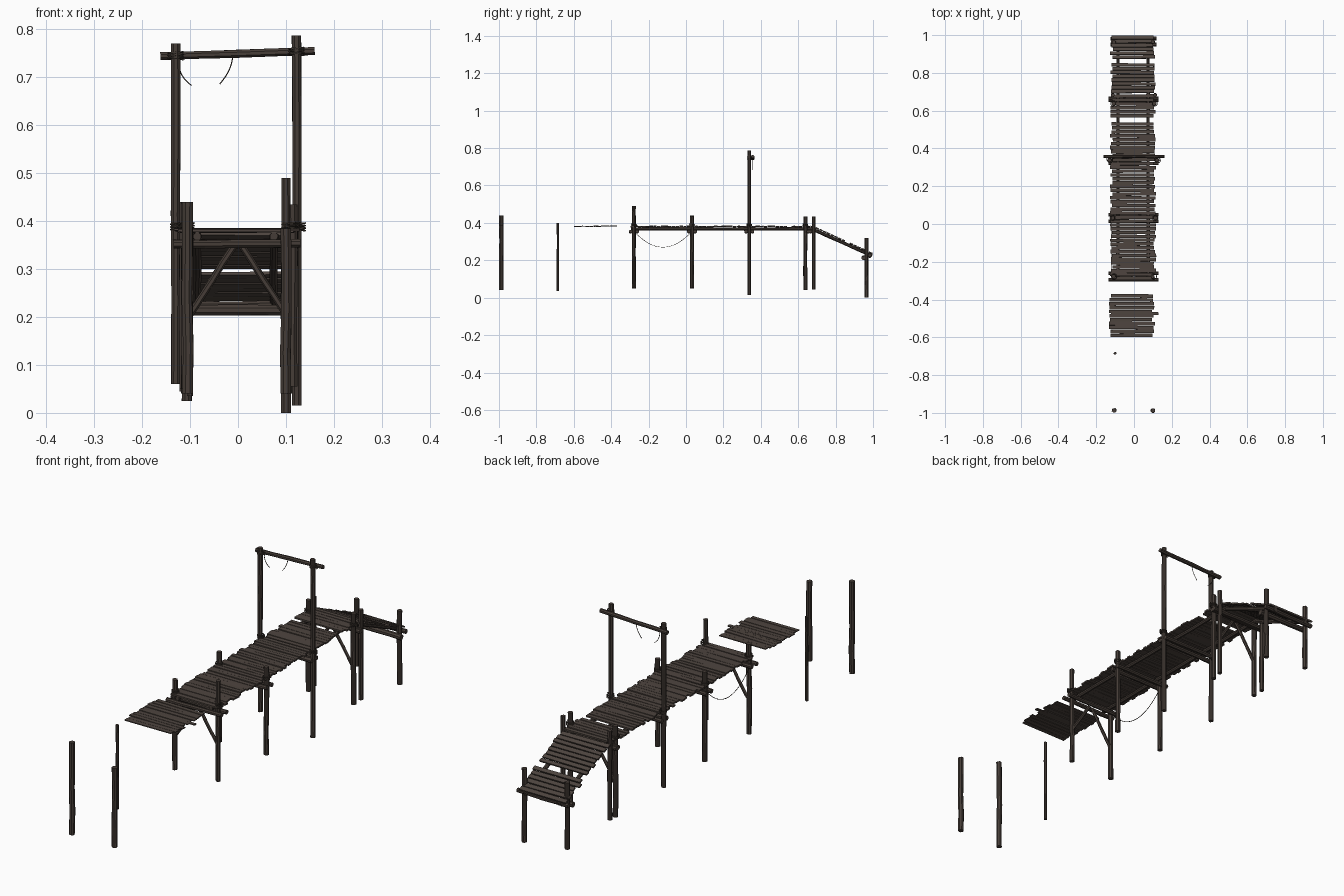
import bpy, bmesh, math, random
from mathutils import Vector, Matrix

if "Cube" in bpy.data.objects:
    bpy.data.objects.remove(bpy.data.objects["Cube"])

random.seed(7)


def material(name, rgb):
    m = bpy.data.materials.new(name)
    m.diffuse_color = (*rgb, 1)
    m.use_nodes = True
    m.node_tree.nodes["Principled BSDF"].inputs["Base Color"].default_value = m.diffuse_color
    return m


PLANK = material("weathered plank brown", (0.075, 0.058, 0.049))
POST = material("dark post brown", (0.060, 0.046, 0.038))
ROPE = material("old rope brown", (0.055, 0.043, 0.034))


def add_object(name, bm, mat):
    bmesh.ops.recalc_face_normals(bm, faces=bm.faces)
    mesh = bpy.data.meshes.new(name)
    bm.to_mesh(mesh)
    bm.free()
    mesh.materials.append(mat)
    obj = bpy.data.objects.new(name, mesh)
    bpy.context.collection.objects.link(obj)
    return obj


def log(name, a, b, r, sides=8, rings=5, mat=POST):
    """Rough hewn pole between two points, with slightly uneven rings."""
    a, b = Vector(a), Vector(b)
    rot = (b - a).to_track_quat('Z', 'Y').to_matrix()
    bm = bmesh.new()
    loops = []
    for i in range(rings):
        end = i in (0, rings - 1)
        wob = Vector((random.uniform(-1, 1), random.uniform(-1, 1), 0)) * r * (0 if end else 0.12)
        loop = []
        for k in range(sides):
            t = 2 * math.pi * (k + 0.5) / sides
            rr = r * random.uniform(0.93, 1.05)
            p = Vector((rr * math.cos(t), rr * math.sin(t), 0)) + wob
            loop.append(bm.verts.new(a.lerp(b, i / (rings - 1)) + rot @ p))
        loops.append(loop)
    for lo, hi in zip(loops, loops[1:]):
        for k in range(sides):
            j = (k + 1) % sides
            bm.faces.new((lo[k], lo[j], hi[j], hi[k]))
    bm.faces.new(loops[0])
    bm.faces.new(loops[-1])
    return add_object(name, bm, mat)


def planks(name, y0, y1, surface, slope=0.0, pitch=0.0205, thick=0.007, left=-0.12, right=0.11):
    """Run of uneven planks laid across the walkway."""
    bm = bmesh.new()
    n = max(1, round((y1 - y0) / pitch))
    step = (y1 - y0) / n
    for i in range(n):
        y = y0 + (i + 0.5) * step
        xl = left + random.uniform(-0.008, 0.008)
        xr = right + random.uniform(-0.008, 0.008)
        w = step * random.uniform(0.80, 0.97)
        turn = (Matrix.Rotation(-math.atan(slope) + random.uniform(-0.04, 0.04), 4, 'X')
                @ Matrix.Rotation(random.uniform(-0.012, 0.012), 4, 'Z')
                @ Matrix.Rotation(random.uniform(-0.008, 0.008), 4, 'Y'))
        m = (Matrix.Translation(((xl + xr) / 2, y, surface(y) - thick / 2)) @ turn
             @ Matrix.Diagonal((xr - xl, w, thick, 1)))
        bmesh.ops.create_cube(bm, size=1, matrix=m)
    return add_object(name, bm, PLANK)


def rope(name, points, r=0.0013):
    """Thin hanging cord."""
    cu = bpy.data.curves.new(name, 'CURVE')
    cu.dimensions = '3D'
    cu.bevel_depth = r
    cu.bevel_resolution = 1
    cu.use_fill_caps = True
    sp = cu.splines.new('POLY')
    sp.points.add(len(points) - 1)
    for p, co in zip(sp.points, points):
        p.co = (*co, 1)
    cu.materials.append(ROPE)
    obj = bpy.data.objects.new(name, cu)
    bpy.context.collection.objects.link(obj)


def lashing(name, x, y, z, r):
    """Three rope turns around a post, drawn as one coil."""
    n = 36
    rope(name, [(x + r * math.cos(t * 6 * math.pi / n), y + r * math.sin(t * 6 * math.pi / n),
                 z + 0.016 * (t / n - 0.5)) for t in range(n + 1)], 0.002)


# Posts: name, x, y, bottom, top, radius
for name, x, y, lo, hi, r in [
    ("outer_post_left", -0.105, -0.988, 0.04, 0.44, 0.012),
    ("outer_post_right", 0.10, -0.988, 0.04, 0.385, 0.012),
    ("thin_lone_post", -0.10, -0.685, 0.035, 0.40, 0.007),
    ("front_bent_post_left", -0.108, -0.278, 0.05, 0.44, 0.011),
    ("front_bent_post_right", 0.10, -0.278, 0.055, 0.49, 0.010),
    ("middle_bent_post_left", -0.112, 0.032, 0.05, 0.44, 0.011),
    ("middle_bent_post_right", 0.114, 0.032, 0.055, 0.435, 0.011),
    ("gantry_post_left", -0.130, 0.338, 0.06, 0.77, 0.0105),
    ("gantry_post_right", 0.122, 0.338, 0.015, 0.787, 0.0105),
    ("rear_bent_post_left", -0.108, 0.638, 0.04, 0.435, 0.011),
    ("rear_bent_post_right", 0.108, 0.638, 0.04, 0.435, 0.011),
    ("ramp_head_post_left", -0.112, 0.682, 0.045, 0.43, 0.010),
    ("ramp_head_post_right", 0.112, 0.682, 0.045, 0.435, 0.010),
    ("ramp_foot_post_left", -0.107, 0.965, 0.025, 0.315, 0.011),
    ("ramp_foot_post_right", 0.10, 0.965, 0.0, 0.32, 0.011),
]:
    log(name, (x, y, lo), (x, y, hi), r)

# Gantry top beam and its broken rope ends
log("gantry_top_beam", (-0.162, 0.357, 0.744), (0.16, 0.357, 0.755), 0.009)
rope("gantry_rope_left", [(-0.124 + 0.025 * t * t + 0.002 * t, 0.357, 0.738 - 0.055 * t ** 0.7)
                          for t in [i / 8 for i in range(9)]])
rope("gantry_rope_middle", [(-0.011 - 0.027 * t ** 2, 0.357, 0.748 - 0.062 * t)
                            for t in [i / 8 for i in range(9)]])
for x, z in [(-0.130, 0.745), (0.122, 0.754)]:
    lashing("gantry_lashing", x, 0.344, z, 0.015)

# Cross beams at every bent, with lashings on the posts
for y, px in [(-0.278, 0.106), (0.032, 0.113), (0.338, 0.126), (0.66, 0.110)]:
    off = 0.006 if y == 0.66 else 0.017
    for s in (-1, 1):
        log("cross_beam", (-0.135, y + s * off, 0.352), (0.13, y + s * off, 0.354), 0.0095)
        lashing("post_lashing", s * px, y if y != 0.66 else 0.638, 0.388, 0.014)
log("ramp_foot_beam_front", (-0.125, 0.950, 0.215), (0.12, 0.950, 0.213), 0.012)
log("ramp_foot_beam_rear", (-0.125, 0.982, 0.222), (0.12, 0.982, 0.226), 0.010)

# Stringers below the level deck and the ramp
for x in (-0.085, 0.075):
    log("deck_stringer", (x, -0.295, 0.368), (x, 0.695, 0.368), 0.009, rings=9)
    log("ramp_stringer", (x, 0.685, 0.362), (x, 0.995, 0.224), 0.009)

# Diagonal braces
for y in (-0.278, 0.64):
    for s in (-1, 1):
        log("diagonal_brace", (s * 0.10, y, 0.205), (s * 0.008, y, 0.348), 0.007, sides=6)


# Level deck runs, ramp runs and the detached run of planks
def deck(y):
    return 0.384 + random.uniform(-0.0015, 0.0015)


def ramp(y):
    return 0.379 - (y - 0.69) * 0.455


planks("deck_front", -0.297, 0.045, deck)
planks("deck_middle", 0.048, 0.35, deck)
planks("deck_rear", 0.353, 0.540, deck)
planks("deck_end", 0.562, 0.688, deck)
planks("ramp_upper", 0.692, 0.852, ramp, 0.455, right=0.108)
planks("ramp_lower", 0.873, 0.998, ramp, 0.455, right=0.104)
planks("detached_planks", -0.60, -0.37, deck, thick=0.004, left=-0.130, right=0.102)
planks("long_loose_plank", -0.482, -0.466, deck, thick=0.004, left=-0.12, right=0.122)

# Sagging side rope between the front and middle bents
rope("sagging_side_rope", [(-0.118, -0.278 + 0.31 * t, 0.355 - 0.085 * (1 - (2 * t - 1) ** 2))
                           for t in [i / 16 for i in range(17)]])
